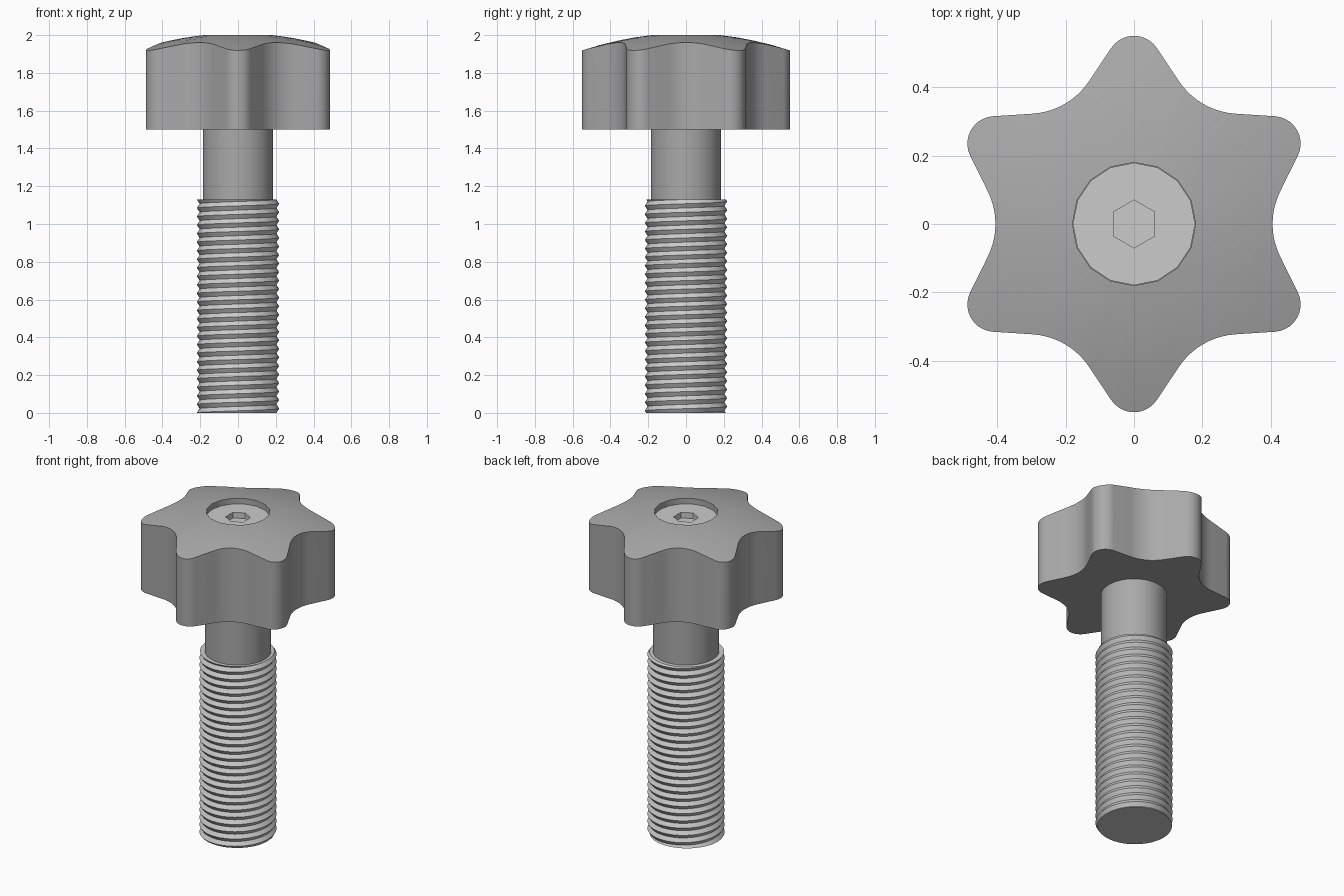
import bpy, bmesh
from math import pi, sin, cos, atan2, acos, hypot, radians

if "Cube" in bpy.data.objects:
    bpy.data.objects.remove(bpy.data.objects["Cube"])


def finish(name, bm, color):
    bmesh.ops.remove_doubles(bm, verts=bm.verts, dist=1e-5)
    bmesh.ops.recalc_face_normals(bm, faces=bm.faces)
    me = bpy.data.meshes.new(name)
    bm.to_mesh(me)
    bm.free()
    ob = bpy.data.objects.new(name, me)
    bpy.context.collection.objects.link(ob)
    mat = bpy.data.materials.new(name + "_grey")
    mat.diffuse_color = (color, color, color, 1)
    mat.use_nodes = True
    mat.node_tree.nodes["Principled BSDF"].inputs["Base Color"].default_value = mat.diffuse_color
    me.materials.append(mat)
    bpy.ops.object.select_all(action='DESELECT')
    ob.select_set(True)
    bpy.context.view_layer.objects.active = ob
    bpy.ops.object.shade_smooth_by_angle(angle=radians(32))
    return ob


def loft(name, loops, color):
    """Skin a stack of equal-length loops and cap both ends."""
    bm = bmesh.new()
    rows = [[bm.verts.new(p) for p in loop] for loop in loops]
    n = len(rows[0])
    for a, b in zip(rows, rows[1:]):
        for i in range(n):
            j = (i + 1) % n
            bm.faces.new((a[i], a[j], b[j], b[i]))
    bmesh.ops.remove_doubles(bm, verts=bm.verts, dist=1e-5)
    bmesh.ops.holes_fill(bm, edges=[e for e in bm.edges if e.is_boundary], sides=0)
    return finish(name, bm, color)


def snapped(angles, r, z, sides, offset=0.0):
    """Points of a regular polygon, each angle snapped to its nearest corner."""
    step = 2 * pi / sides
    out = []
    for a in angles:
        s = round((a - offset) / step) * step + offset
        out.append((r * cos(s), r * sin(s), z))
    return out


# Knob outline: tip arcs and valley arcs joined by tangent flanks
LOBES, TIP_R, TIP_C, VAL_R, VAL_C = 6, 0.08, 0.47, 0.215, 0.62
half = pi / LOBES
dx, dy = VAL_C * cos(half) - TIP_C, VAL_C * sin(half)
flank = atan2(dy, dx) - acos((TIP_R + VAL_R) / hypot(dx, dy))
outline = []
for k in range(LOBES):
    base = pi / 2 + k * 2 * half
    for i in range(11):
        a = base + flank * (i / 5 - 1)
        outline.append((TIP_C * cos(base) + TIP_R * cos(a),
                        TIP_C * sin(base) + TIP_R * sin(a)))
    mid = base + half
    for i in range(11):
        a = mid + pi + (flank - half) * (1 - i / 5)
        outline.append((VAL_C * cos(mid) + VAL_R * cos(a),
                        VAL_C * sin(mid) + VAL_R * sin(a)))


def dome(x, y):
    return 2.0097 - 0.3 * (x * x + y * y)


# Knob with domed top and round recess
rim = snapped([atan2(y, x) for x, y in outline], 0.18, 2.0, 16)
loops = [[(x, y, 1.5) for x, y in outline]]
for t in (0, 0.25, 0.5, 0.75):
    ring = [(x + (p[0] - x) * t, y + (p[1] - y) * t) for (x, y), p in zip(outline, rim)]
    loops.append([(x, y, dome(x, y)) for x, y in ring])
loops += [rim, [(x, y, 1.9) for x, y, z in rim]]
loft("knob", loops, 0.4)

# Screw head in the recess with a hexagonal socket
ang = [2 * pi * (i + 0.5) / 48 for i in range(48)]
loft("socket_screw", [snapped(ang, 0.179, 1.91, 16),
                      snapped(ang, 0.179, 1.965, 16),
                      snapped(ang, 0.07, 1.965, 6, pi / 6),
                      snapped(ang, 0.07, 1.93, 6, pi / 6)], 0.55)

# Plain neck
loft("neck", [snapped(ang, 0.187, z, 48, pi / 48) for z in (1.12, 1.505)], 0.4)

# Helical thread, trimmed flat at both ends
N, TURNS, TOP, ROOT, CREST = 48, 25, 1.13, 0.203, 0.218
pitch = TOP / TURNS
bm = bmesh.new()
rows = []
for k in range(-2, 2 * TURNS + 3):
    row = []
    for j in range(N):
        z = min(max(pitch * (k / 2 + j / N), 0), TOP)
        phase = (z / pitch - j / N) % 1
        r = ROOT + (CREST - ROOT) * (1 - abs(2 * phase - 1))
        a = 2 * pi * j / N
        row.append(bm.verts.new((r * cos(a), r * sin(a), z)))
    rows.append(row)
for k in range(len(rows) - 1):
    for j in range(N):
        if j < N - 1:
            quad = (rows[k][j], rows[k][j + 1], rows[k + 1][j + 1], rows[k + 1][j])
        elif k + 3 < len(rows):
            quad = (rows[k][j], rows[k + 2][0], rows[k + 3][0], rows[k + 1][j])
        else:
            continue
        bm.faces.new(quad)
# first turn of the seam below the lowest row
for k in (0, 1):
    low = rows[0][N - 1]
    bm.faces.new((low, rows[k][0], rows[k + 1][0]))
bmesh.ops.remove_doubles(bm, verts=bm.verts, dist=1e-5)
bmesh.ops.holes_fill(bm, edges=[e for e in bm.edges if e.is_boundary], sides=0)
finish("threaded_shaft", bm, 0.65)
